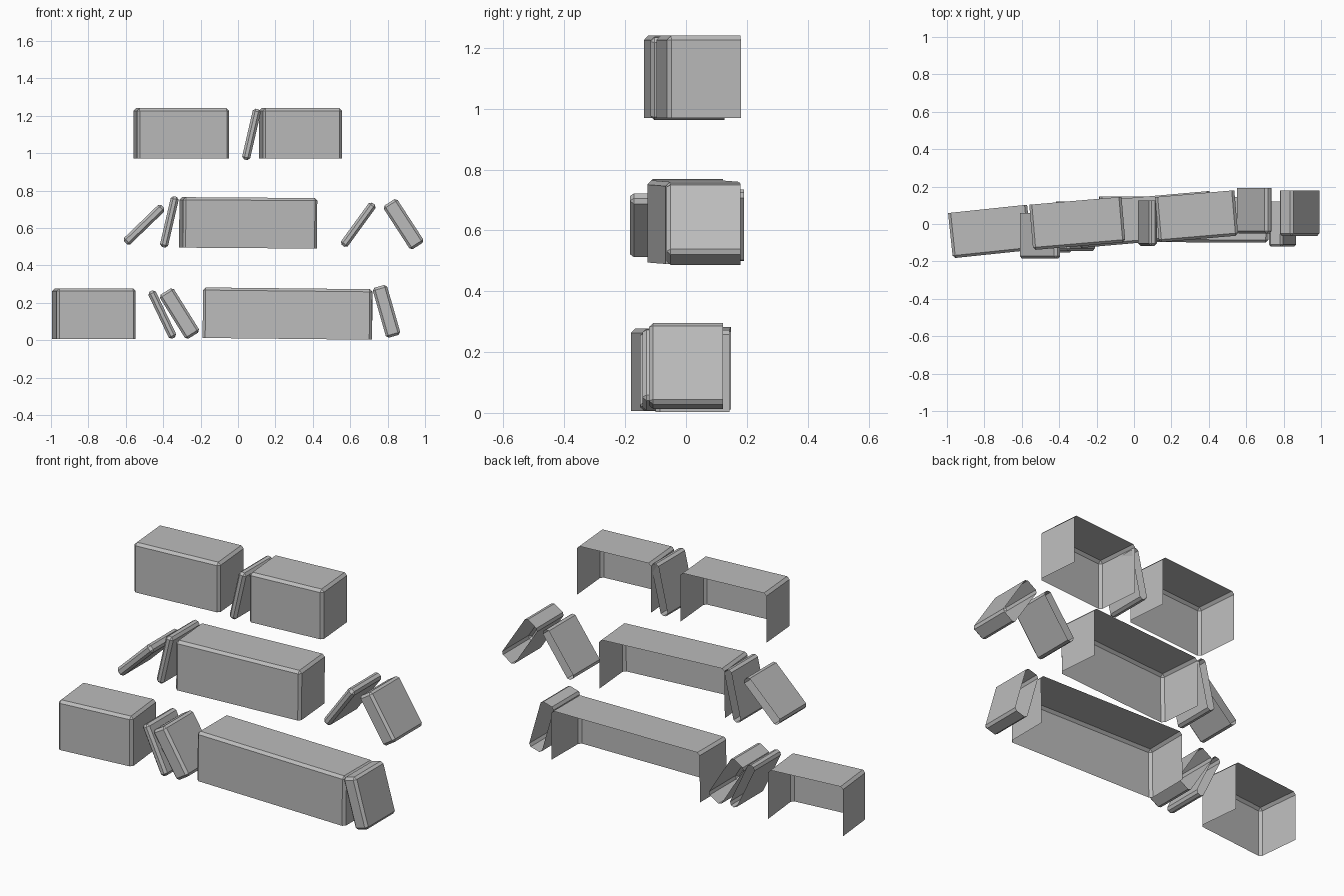
import bpy
import bmesh
from math import radians
from mathutils import Matrix

if "Cube" in bpy.data.objects:
    bpy.data.objects.remove(bpy.data.objects["Cube"], do_unlink=True)

grey = bpy.data.materials.new("plain_grey")
grey.use_nodes = True
grey.diffuse_color = (0.5, 0.5, 0.5, 1)
grey.node_tree.nodes["Principled BSDF"].inputs["Base Color"].default_value = (0.5, 0.5, 0.5, 1)


def shell(name, size, centre, yaw=0, lean=0, open_bottom=False, bevel=0.014):
    """Chamfered box without a back, and without a bottom if asked."""
    bm = bmesh.new()
    bmesh.ops.create_cube(bm, size=1)
    bmesh.ops.scale(bm, vec=size, verts=bm.verts)
    bm.normal_update()
    gone = [f for f in bm.faces
            if f.normal.y > 0.9 or (open_bottom and f.normal.z < -0.9)]
    bmesh.ops.delete(bm, geom=gone, context='FACES')
    inner = [e for e in bm.edges if not e.is_boundary]
    bmesh.ops.bevel(bm, geom=inner, offset=bevel, segments=1, affect='EDGES')
    turn = Matrix.Rotation(radians(yaw), 4, 'Z') @ Matrix.Rotation(radians(lean), 4, 'Y')
    bm.transform(Matrix.Translation(centre) @ turn)
    mesh = bpy.data.meshes.new(name)
    bm.to_mesh(mesh)
    bm.free()
    mesh.materials.append(grey)
    obj = bpy.data.objects.new(name, mesh)
    bpy.context.collection.objects.link(obj)


DEPTH = 0.243

# Long rows of upright books: name, width, centre, yaw, roll
for name, width, centre, yaw, roll in [
    ("top_left_row", 0.495, (-0.303, 0.003, 1.105), 4.9, 0),
    ("top_right_row", 0.425, (0.335, 0.041, 1.105), 4.9, 0),
    ("middle_row", 0.72, (0.055, 0.024, 0.627), 5, 0.4),
    ("bottom_left_row", 0.425, (-0.77, -0.04, 0.142), 6, 0),
    ("bottom_right_row", 0.905, (0.265, 0.024, 0.142), -0.3, 0.6),
]:
    shell(name, (width, DEPTH, 0.27), centre, yaw, roll, open_bottom=True)

# Single leaning books: name, thickness, centre, lean
for name, thick, centre, lean in [
    ("top_leaning_book", 0.044, (0.072, 0.005, 1.1), 13),
    ("middle_far_left_book", 0.048, (-0.502, -0.063, 0.617), 46),
    ("middle_left_book", 0.044, (-0.367, 0.0, 0.632), 13),
    ("middle_right_book", 0.045, (0.643, 0.07, 0.617), 36),
    ("middle_far_right_book", 0.088, (0.885, 0.058, 0.62), -33),
    ("bottom_thin_book", 0.044, (-0.405, -0.03, 0.137), -25.5),
    ("bottom_thick_book", 0.088, (-0.313, -0.022, 0.142), -32),
    ("bottom_right_book", 0.08, (0.794, 0.0, 0.154), -16),
]:
    shell(name, (thick, DEPTH, 0.278), centre, 0, lean, bevel=0.013)
